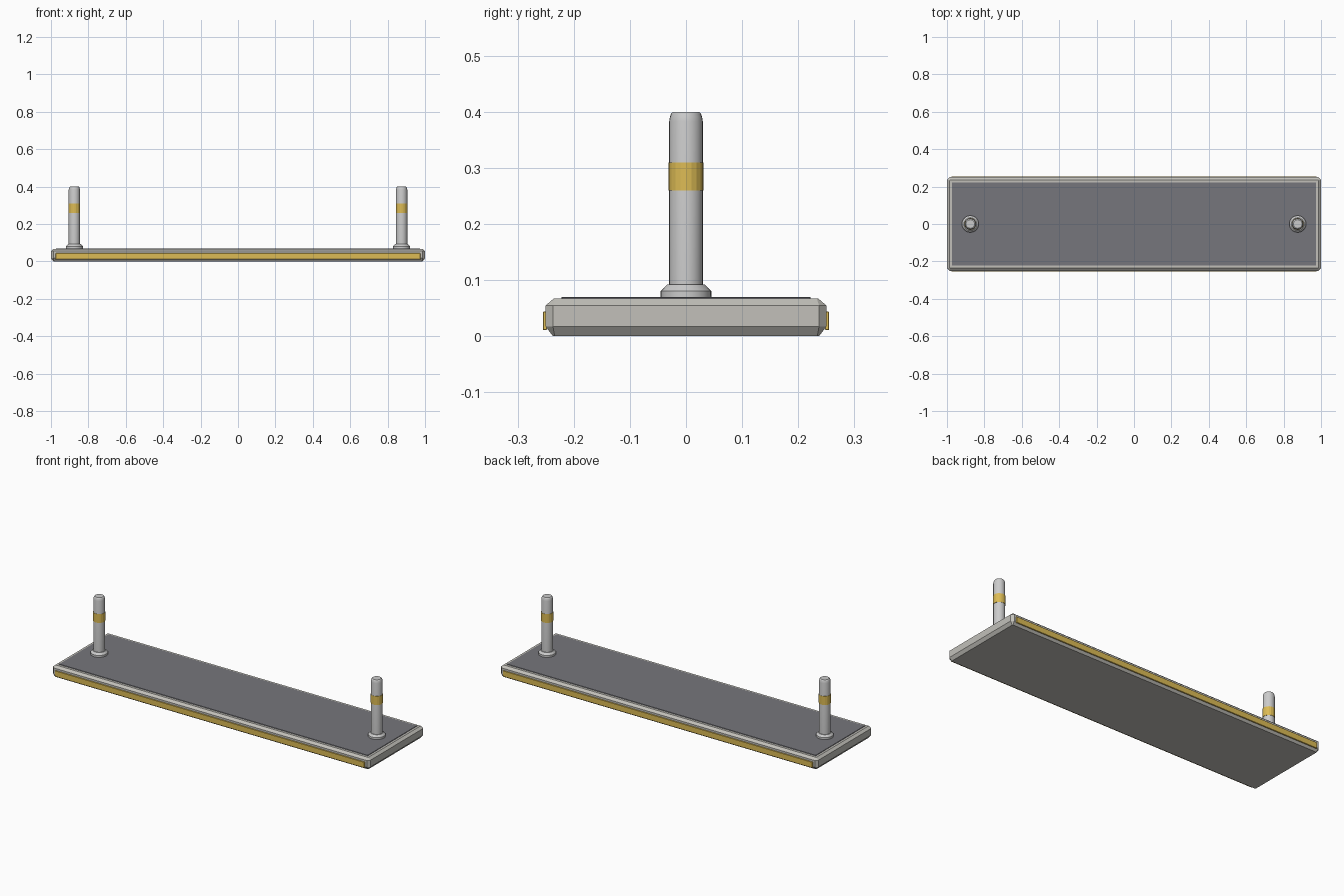
import bpy, bmesh, math

if "Cube" in bpy.data.objects:
    bpy.data.objects.remove(bpy.data.objects["Cube"])

def material(name, rgb):
    m = bpy.data.materials.new(name)
    m.diffuse_color = (*rgb, 1)
    m.use_nodes = True
    m.node_tree.nodes["Principled BSDF"].inputs["Base Color"].default_value = m.diffuse_color
    return m

gold = material("gold", (0.72, 0.50, 0.09))
dark = material("dark_grey", (0.18, 0.18, 0.20))
warm = material("warm_grey", (0.54, 0.53, 0.49))

def finish(bm, name, mat=None, smooth=False):
    bmesh.ops.recalc_face_normals(bm, faces=bm.faces)
    me = bpy.data.meshes.new(name)
    bm.to_mesh(me)
    bm.free()
    ob = bpy.data.objects.new(name, me)
    bpy.context.collection.objects.link(ob)
    if mat:
        me.materials.append(mat)
    if smooth:
        bpy.ops.object.select_all(action='DESELECT')
        ob.select_set(True)
        bpy.context.view_layer.objects.active = ob
        bpy.ops.object.shade_smooth_by_angle(angle=math.radians(30))
    return ob

def loft(name, rings, mat=None, smooth=False):
    bm = bmesh.new()
    loops = [[bm.verts.new(p) for p in r] for r in rings]
    n = len(loops[0])
    for a, b in zip(loops, loops[1:]):
        for i in range(n):
            j = (i + 1) % n
            bm.faces.new((a[i], a[j], b[j], b[i]))
    bm.faces.new(loops[0][::-1])
    bm.faces.new(loops[-1])
    return finish(bm, name, mat, smooth)

def slab_ring(hx, hy, cut, z):
    # rectangle with clipped corners
    return [(hx, -hy + cut, z), (hx, hy - cut, z), (hx - cut, hy, z), (-hx + cut, hy, z),
            (-hx, hy - cut, z), (-hx, -hy + cut, z), (-hx + cut, -hy, z), (hx - cut, -hy, z)]

def lathe(name, x, profile, sides, mat=None, smooth=True):
    step = 2 * math.pi / sides
    return loft(name, [[(x + r * math.cos(i * step), r * math.sin(i * step), z)
                        for i in range(sides)] for r, z in profile], mat, smooth)

def box(name, size, centre, mat, bevel):
    bm = bmesh.new()
    bmesh.ops.create_cube(bm, size=1)
    bmesh.ops.scale(bm, vec=size, verts=bm.verts)
    bmesh.ops.translate(bm, vec=centre, verts=bm.verts)
    bmesh.ops.bevel(bm, geom=bm.edges[:], offset=bevel, segments=1, affect='EDGES')
    return finish(bm, name, mat)

# Chamfered base plate
loft("base_plate", [slab_ring(0.987, 0.237, 0.003, 0.0),
                    slab_ring(1.0, 0.25, 0.013, 0.017),
                    slab_ring(1.0, 0.25, 0.013, 0.055),
                    slab_ring(0.986, 0.236, 0.003, 0.067)], warm)

# Dark top panel
box("top_panel", (1.946, 0.444, 0.012), (0, 0, 0.064), dark, 0.001)

# Gold trim on both long sides
for side, s in (("front", -1), ("back", 1)):
    box(f"{side}_trim", (1.95, 0.007, 0.033), (0, s * 0.2515, 0.0275), gold, 0.001)

# Two pins with flared collar and gold band
for side, s in (("left", -1), ("right", 1)):
    x = s * 0.875
    lathe(f"{side}_pin", x, [(0.03, 0.065), (0.03, 0.383), (0.0285, 0.391),
                             (0.0265, 0.397), (0.023, 0.40)], 24)
    lathe(f"{side}_collar", x, [(0.045, 0.066), (0.045, 0.081), (0.034, 0.092),
                                (0.028, 0.092)], 24)
    lathe(f"{side}_band", x, [(0.0315, 0.26), (0.0315, 0.31)], 20, gold, False)
